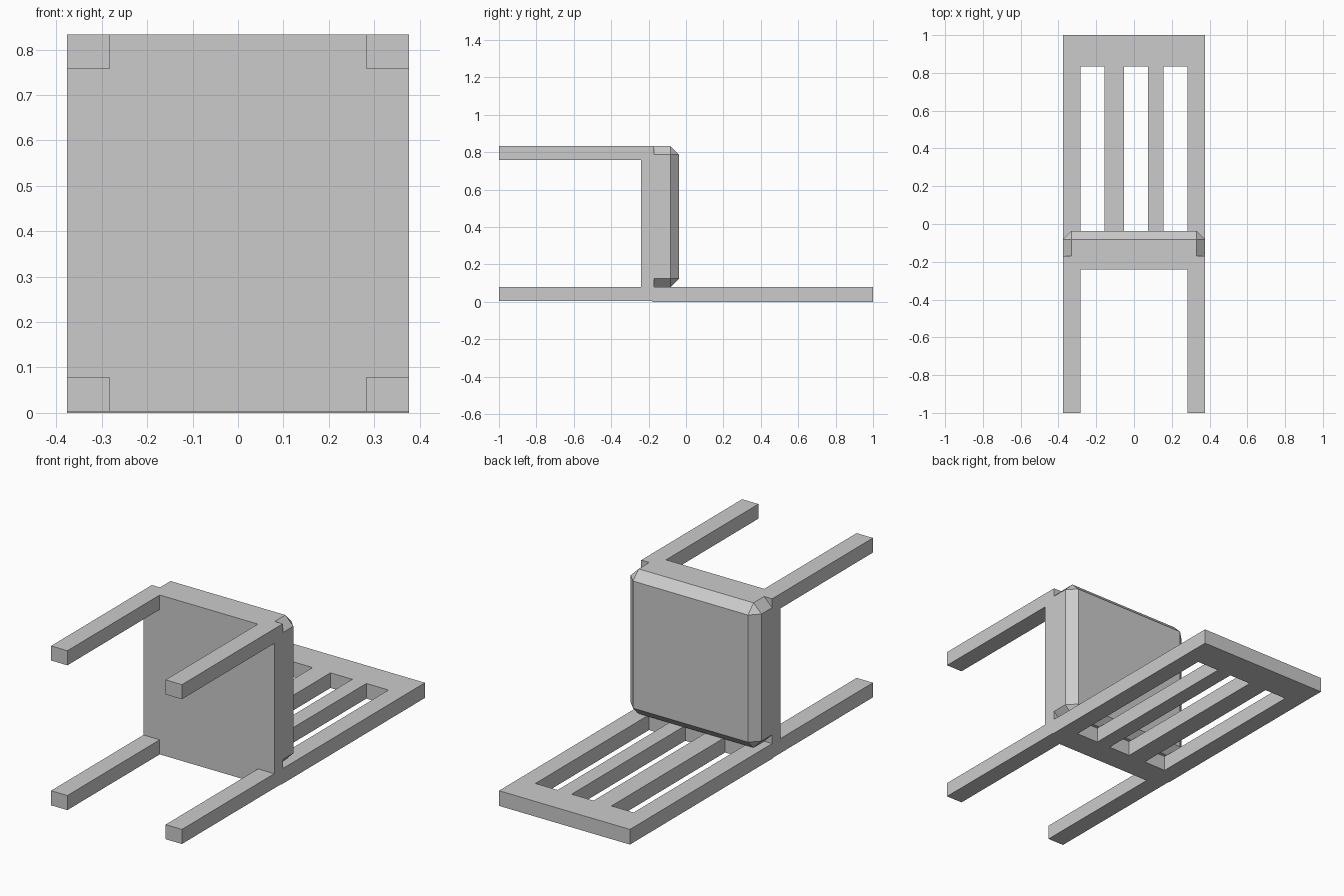
import bpy
import bmesh

if "Cube" in bpy.data.objects:
    bpy.data.objects.remove(bpy.data.objects["Cube"])

W = 0.377   # half width
H = 0.833   # overall height (seat depth)
T = 0.079   # frame thickness
P = 0.283   # inner x of posts and legs
SEAT_BOTTOM, SEAT_TOP = -0.24, -0.17


def box(name, x, y, z):
    """Axis-aligned box from (min, max) pairs."""
    bm = bmesh.new()
    bmesh.ops.create_cube(bm, size=1)
    for v in bm.verts:
        v.co = [r[0] if c < 0 else r[1] for c, r in zip(v.co, (x, y, z))]
    return finish(name, bm)


def finish(name, bm):
    bmesh.ops.recalc_face_normals(bm, faces=bm.faces)
    mesh = bpy.data.meshes.new(name)
    bm.to_mesh(mesh)
    bm.free()
    obj = bpy.data.objects.new(name, mesh)
    bpy.context.collection.objects.link(obj)
    return obj


# Legs: two at the back, two at the front of the seat
for side, x in (("left", (-W, -P)), ("right", (P, W))):
    box(f"rear_leg_{side}", x, (-1, SEAT_BOTTOM), (0.003, T))
    box(f"front_leg_{side}", x, (-1, SEAT_BOTTOM), (0.757, H))

# Seat board
box("seat", (-W, W), (SEAT_BOTTOM, SEAT_TOP), (0.003, H))

# Cushion: single-cut bevel on every edge except those touching the seat
cushion = box("cushion", (-W, W), (SEAT_TOP, -0.037), (T, H))
bm = bmesh.new()
bm.from_mesh(cushion.data)
edges = [e for e in bm.edges if any(v.co.y > -0.1 for v in e.verts)]
bmesh.ops.bevel(bm, geom=edges, offset=0.046, segments=1, affect='EDGES')
bm.to_mesh(cushion.data)
bm.free()

# Backrest: one slab built on a grid, leaving out the three openings
xs = [-W, -P, -0.155, -0.052, 0.074, 0.155, P, W]
ys = [-0.18, -0.10, 0.835, 1]
bm = bmesh.new()
grid = [[bm.verts.new((x, y, 0)) for y in ys] for x in xs]
faces = []
for i in range(len(xs) - 1):
    for j in range(len(ys) - 1):
        if j == 1 and i % 2 == 1:
            continue
        faces.append(bm.faces.new((grid[i][j], grid[i + 1][j],
                                   grid[i + 1][j + 1], grid[i][j + 1])))
top = bmesh.ops.extrude_face_region(bm, geom=faces, use_keep_orig=True)
bmesh.ops.translate(bm, vec=(0, 0, T),
                    verts=[g for g in top["geom"] if isinstance(g, bmesh.types.BMVert)])
finish("backrest", bm)
